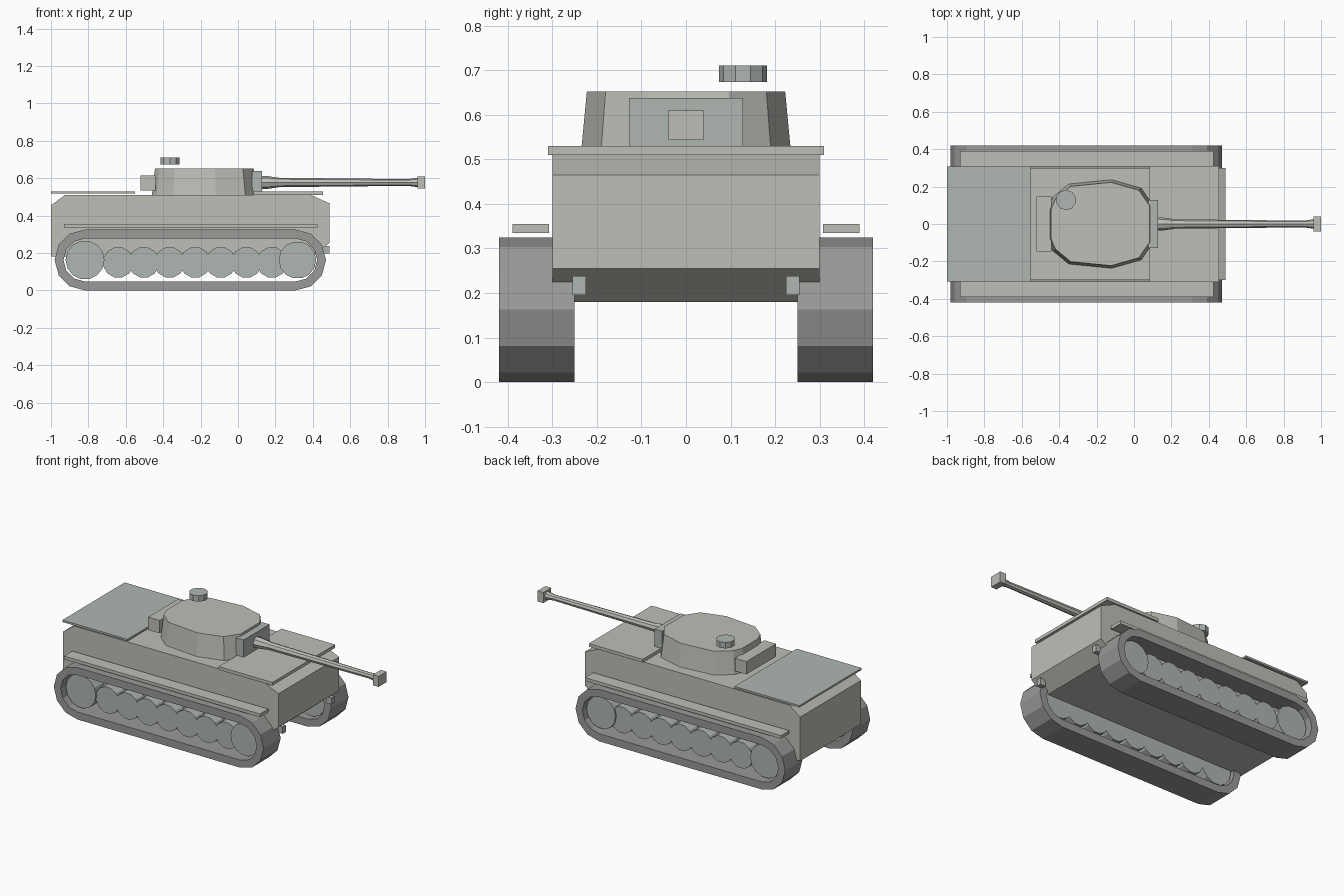
import bpy, bmesh
from math import pi, cos, sin
from mathutils import Matrix

if "Cube" in bpy.data.objects:
    bpy.data.objects.remove(bpy.data.objects["Cube"])


def material(name, rgb):
    m = bpy.data.materials.new(name)
    m.diffuse_color = (*rgb, 1)
    m.use_nodes = True
    m.node_tree.nodes["Principled BSDF"].inputs["Base Color"].default_value = m.diffuse_color
    return m


BODY = material("warm_grey", (0.52, 0.52, 0.48))
COOL = material("cool_grey", (0.43, 0.47, 0.44))
DARK = material("track_grey", (0.32, 0.32, 0.31))


def finish(name, bm, mat):
    bmesh.ops.recalc_face_normals(bm, faces=bm.faces)
    me = bpy.data.meshes.new(name)
    bm.to_mesh(me)
    bm.free()
    me.materials.append(mat)
    ob = bpy.data.objects.new(name, me)
    bpy.context.collection.objects.link(ob)
    return ob


def loft(name, rings, mat, closed=False):
    """Skin a list of equal-length rings; cap the ends or join last to first."""
    bm = bmesh.new()
    loops = [[bm.verts.new(p) for p in r] for r in rings]
    pairs = list(zip(loops, loops[1:]))
    if closed:
        pairs.append((loops[-1], loops[0]))
    else:
        bm.faces.new(loops[0])
        bm.faces.new(loops[-1])
    n = len(loops[0])
    for a, b in pairs:
        for i in range(n):
            j = (i + 1) % n
            bm.faces.new((a[i], a[j], b[j], b[i]))
    return finish(name, bm, mat)


def box(name, x, y, z, mat):
    return loft(name, [[(x[0], y[0], h), (x[1], y[0], h), (x[1], y[1], h), (x[0], y[1], h)]
                       for h in z], mat)


def wheel(name, x, z, r, y, sides):
    a0 = pi / sides + pi / 2
    ring = [(x + r * cos(a0 + 2 * pi * i / sides), z + r * sin(a0 + 2 * pi * i / sides))
            for i in range(sides)]
    return loft(name, [[(px, h, pz) for px, pz in ring] for h in y], COOL)


def mirror_y(ob):
    m = ob.modifiers.new("mirror", 'MIRROR')
    m.use_axis = (False, True, False)


# hull: side profile extruded across the width
hull = [(-1.0, 0.18), (0.40, 0.18), (0.49, 0.255), (0.49, 0.465),
        (0.39, 0.51), (-0.925, 0.51), (-1.0, 0.455)]
loft("hull", [[(x, y, z) for x, z in hull] for y in (-0.3, 0.3)], BODY)

# deck plates
box("front_deck_plate", (0.083, 0.455), (-0.31, 0.31), (0.51, 0.53), BODY)
box("engine_deck_plate", (-1.0, -0.55), (-0.308, 0.308), (0.518, 0.53), COOL)

# track belts: hollow stadium loops with six facets per end
CZ, X0, X1 = 0.1625, -0.818, 0.308


def stadium(r):
    pts = []
    for cx, start in ((X1, -pi / 2), (X0, pi / 2)):
        pts += [(cx + r * cos(start + i * pi / 6), CZ + r * sin(start + i * pi / 6))
                for i in range(7)]
    return pts


outer, inner = stadium(0.1625), stadium(0.115)
mirror_y(loft("track_belt", [[(ox, 0.25, oz), (ox, 0.42, oz), (ix, 0.42, iz), (ix, 0.25, iz)]
                             for (ox, oz), (ix, iz) in zip(outer, inner)], DARK, closed=True))

# running gear
mirror_y(wheel("drive_wheel", -0.818, 0.1625, 0.104, (0.265, 0.385), 14))
mirror_y(wheel("idler_wheel", 0.318, 0.1625, 0.1, (0.265, 0.385), 14))
for i in range(7):
    mirror_y(wheel(f"road_wheel_{i + 1}", -0.64 + 0.137 * i, 0.15, 0.083, (0.265, 0.375), 12))

# fenders and tow hooks
mirror_y(box("fender", (-0.93, 0.425), (0.308, 0.39), (0.335, 0.355), BODY))
mirror_y(box("tow_hook", (0.45, 0.488), (0.225, 0.255), (0.196, 0.238), COOL))

# turret: tapered rounded outline
half = [(-0.455, 0.08), (-0.43, 0.14), (-0.345, 0.21), (-0.12, 0.232),
        (0.035, 0.188), (0.095, 0.10)]
plan = half + [(x, -y) for x, y in reversed(half)]
TX = -0.18
loft("turret", [[(TX + (x - TX) * s, y * s, z) for x, y in plan]
                for s, z in ((1.02, 0.51), (1.01, 0.53), (0.96, 0.652))], BODY)
box("gun_mantlet", (0.075, 0.128), (-0.128, 0.128), (0.53, 0.638), COOL)
box("stowage_bin", (-0.52, -0.44), (-0.146, 0.146), (0.535, 0.615), BODY)

# hatch cupola, raised slightly above the turret roof
bm = bmesh.new()
bmesh.ops.create_cone(bm, cap_ends=True, segments=10, radius1=0.054, radius2=0.054,
                      depth=0.037, matrix=Matrix.Translation((-0.363, 0.128, 0.692)))
finish("cupola", bm, COOL)

# gun barrel and muzzle block
barrel = [(0.125, 0.034), (0.16, 0.034), (0.22, 0.025), (0.91, 0.018), (0.965, 0.026)]
loft("gun_barrel", [[(x, r * cos(i * pi / 4), 0.577 + r * sin(i * pi / 4)) for i in range(8)]
                    for x, r in barrel], BODY)
box("muzzle_brake", (0.96, 1.0), (-0.039, 0.039), (0.544, 0.61), BODY)
